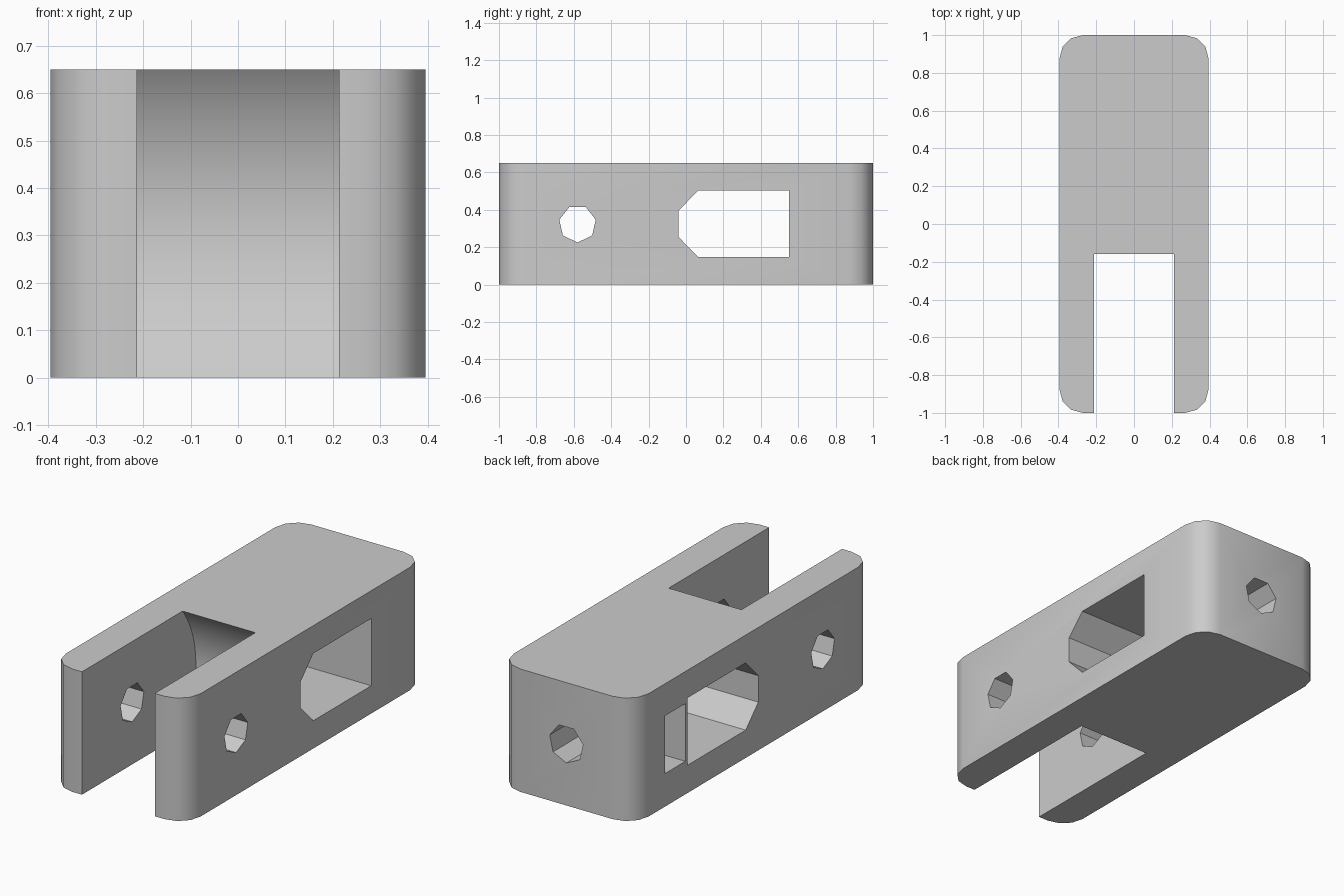
import bpy, bmesh
from math import sin, cos, radians, tau

cube = bpy.data.objects.get("Cube")
if cube:
    bpy.data.objects.remove(cube, do_unlink=True)

HALF_W, HALF_L, HEIGHT, CORNER = 0.395, 1.0, 0.65, 0.125
MID_Z, PIN_Y, HOLE_R = 0.325, -0.58, 0.1

grey = bpy.data.materials.new("plain grey")
grey.use_nodes = True
grey.diffuse_color = (0.6, 0.6, 0.6, 1)
grey.node_tree.nodes["Principled BSDF"].inputs["Base Color"].default_value = (0.6, 0.6, 0.6, 1)


def prism(name, axis, outline, start, end):
    """Extrude an outline of the two other axes along the given axis."""
    def place(p, depth):
        a, b = p
        return {"x": (depth, a, b), "y": (a, depth, b), "z": (a, b, depth)}[axis]

    bm = bmesh.new()
    face = bm.faces.new([bm.verts.new(place(p, start)) for p in outline])
    grown = bmesh.ops.extrude_face_region(bm, geom=[face])["geom"]
    shift = place((0, 0), end - start)
    bmesh.ops.translate(bm, vec=shift, verts=[g for g in grown if isinstance(g, bmesh.types.BMVert)])
    bmesh.ops.recalc_face_normals(bm, faces=bm.faces)
    mesh = bpy.data.meshes.new(name)
    bm.to_mesh(mesh)
    bm.free()
    mesh.materials.append(grey)
    obj = bpy.data.objects.new(name, mesh)
    bpy.context.collection.objects.link(obj)
    return obj


def arc(cx, cy, r, start, end, steps):
    angles = [radians(start + (end - start) * i / steps) for i in range(steps + 1)]
    return [(cx + r * cos(a), cy + r * sin(a)) for a in angles]


def heptagon(cx, cy):
    return [(cx + HOLE_R * sin(tau * i / 7), cy - HOLE_R * cos(tau * i / 7)) for i in range(7)]


# Block with rounded upright corners
outline = []
for i, (sx, sy) in enumerate([(1, 1), (-1, 1), (-1, -1), (1, -1)]):
    outline += arc(sx * (HALF_W - CORNER), sy * (HALF_L - CORNER), CORNER, 90 * i, 90 * i + 90, 3)
body = prism("clevis_body", "z", outline, 0, HEIGHT)

# Fork slot with a round inner end, centred on the pin
slot = arc(PIN_Y, MID_Z, 0.532, -45, 45, 24) + [(-1.2, 0.75), (-1.2, -0.1)]
# Side window with chamfered front corners
window = [(-0.04, 0.255), (0.065, 0.147), (0.55, 0.147),
          (0.55, 0.503), (0.065, 0.503), (-0.04, 0.395)]
# Blind nut pocket, open on one side only
pocket = [(0.57, 0.175), (0.74, 0.175), (0.74, 0.48), (0.57, 0.48)]

cutters = [
    prism("slot_cutter", "x", slot, -0.213, 0.213),
    prism("window_cutter", "x", window, -0.6, 0.6),
    prism("pin_hole_cutter", "x", heptagon(PIN_Y, MID_Z), -0.6, 0.6),
    prism("nut_pocket_cutter", "x", pocket, -0.6, 0.155),
    prism("rear_bolt_hole_cutter", "y", heptagon(0, MID_Z), 0.5, 1.2),
]

bpy.ops.object.select_all(action="DESELECT")
body.select_set(True)
bpy.context.view_layer.objects.active = body
for cutter in cutters:
    cutter.hide_render = True
    cut = body.modifiers.new(cutter.name, "BOOLEAN")
    cut.operation = "DIFFERENCE"
    cut.solver = "EXACT"
    cut.object = cutter
    bpy.ops.object.modifier_apply(modifier=cut.name)
    bpy.data.objects.remove(cutter, do_unlink=True)

bpy.ops.object.shade_smooth_by_angle(angle=radians(32))
